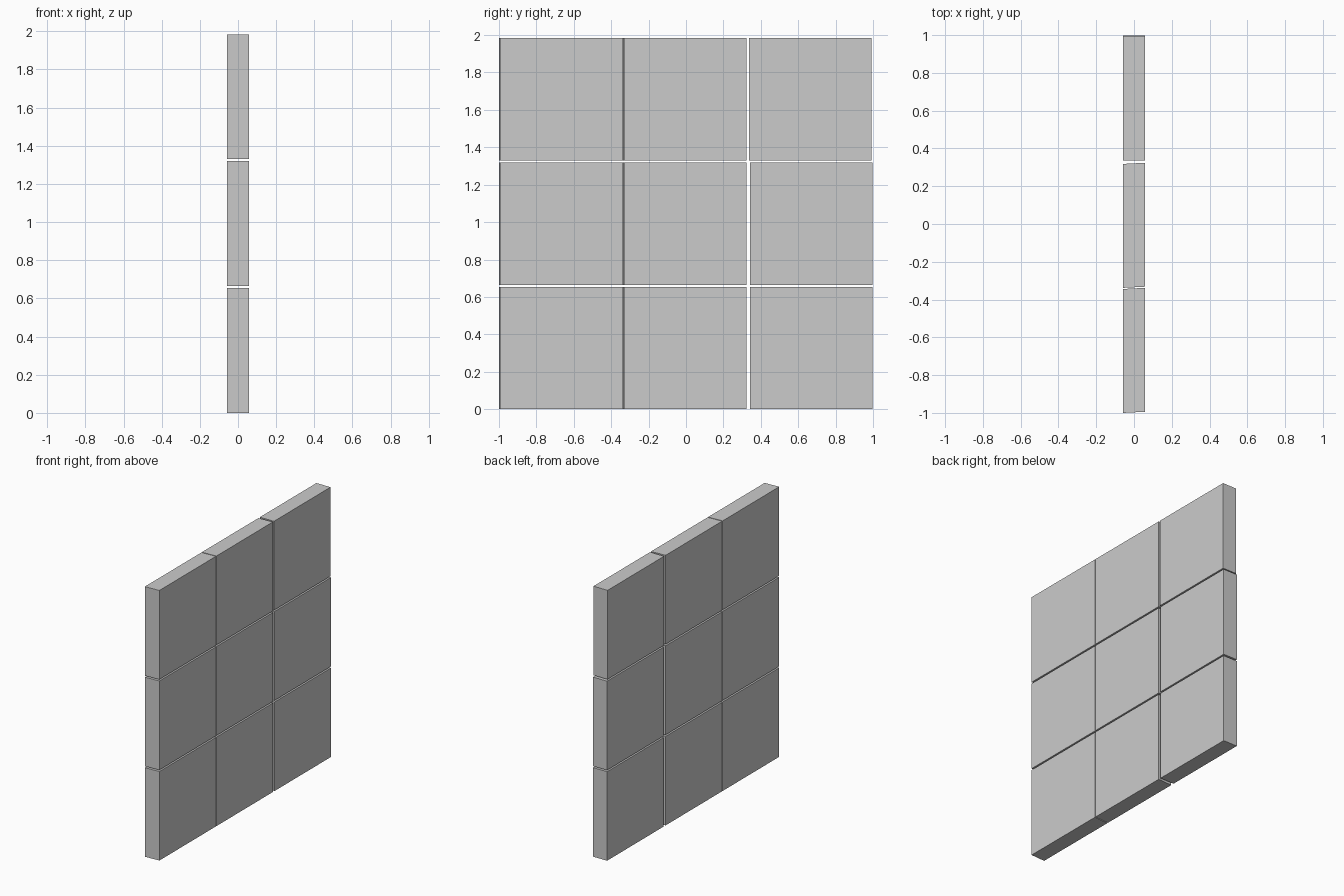
import bpy, bmesh

if "Cube" in bpy.data.objects:
    bpy.data.objects.remove(bpy.data.objects["Cube"])

DEPTH = 0.057            # half thickness along x
ROW_H, ROW_PITCH = 0.654, 0.665
COL_W = 0.656


def block(name, y0, z0, skew):
    """Cuboid panel whose +x face is slid along y by skew."""
    bm = bmesh.new()
    bmesh.ops.create_cube(bm, size=1)
    for v in bm.verts:
        front = v.co.x > 0
        v.co.x *= 2 * DEPTH
        v.co.y = y0 + (v.co.y + 0.5) * COL_W + (skew if front else 0)
        v.co.z = z0 + (v.co.z + 0.5) * ROW_H
    mesh = bpy.data.meshes.new(name)
    bm.to_mesh(mesh)
    bm.free()
    obj = bpy.data.objects.new(name, mesh)
    bpy.context.collection.objects.link(obj)


# Three columns: start y and slight skew of the side faces
columns = [("left", -1.0, 0.006), ("middle", -0.338, 0.006), ("right", 0.342, 0.0)]

# Three by three wall of panels with narrow gaps
for r, row in enumerate(("bottom", "centre", "top")):
    for col, y0, skew in columns:
        # The top right panel sits slightly closer to its neighbour
        shift = -0.006 if (row, col) == ("top", "right") else 0.0
        block(f"{row}_{col}_panel", y0 + shift, r * ROW_PITCH, skew)
